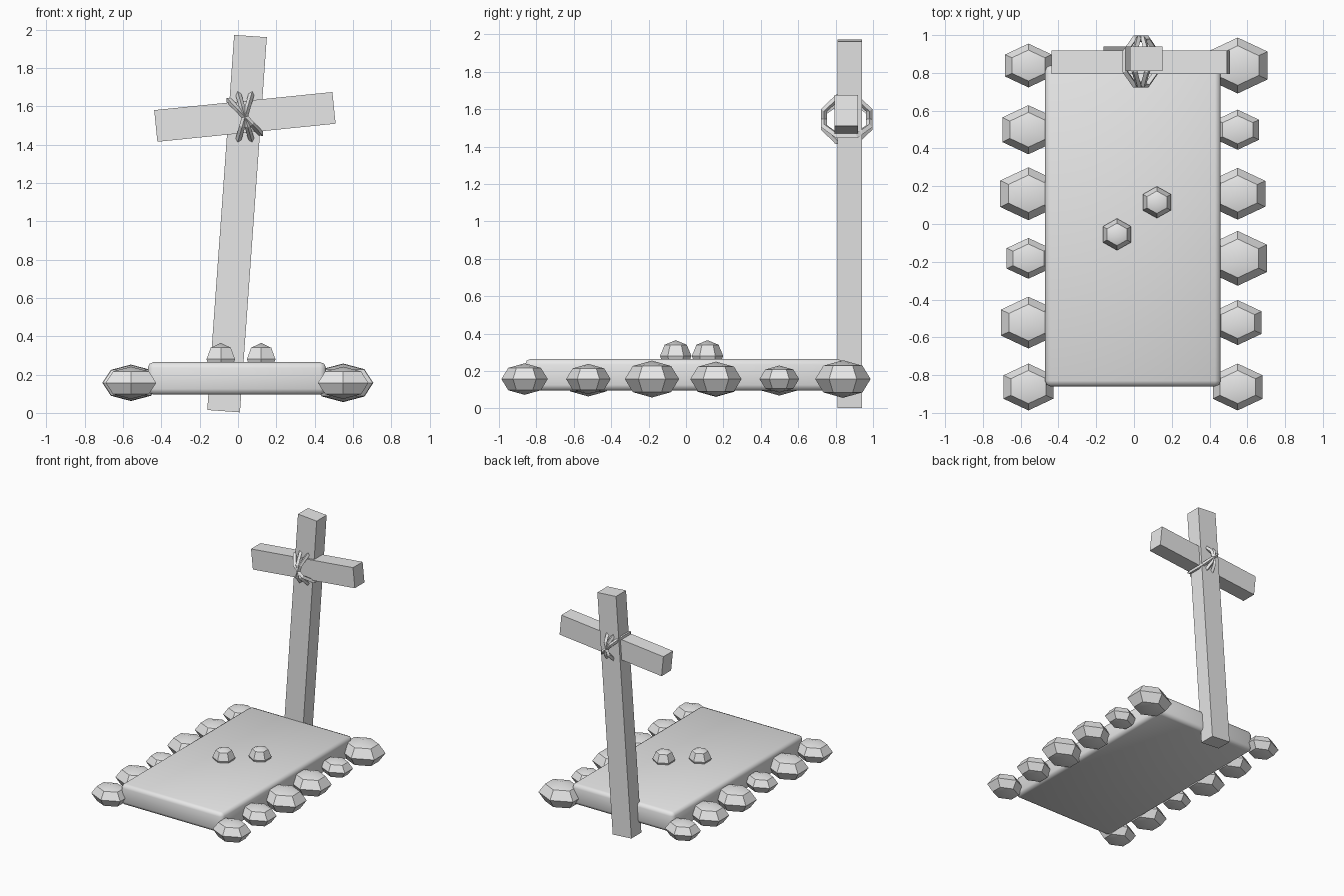
import bpy, math
from mathutils import Matrix, Vector

if "Cube" in bpy.data.objects:
    bpy.data.objects.remove(bpy.data.objects["Cube"])

grey = bpy.data.materials.new("stone_grey")
grey.diffuse_color = (0.8, 0.8, 0.8, 1)
grey.use_nodes = True
grey.node_tree.nodes["Principled BSDF"].inputs["Base Color"].default_value = grey.diffuse_color


def finish(name, smooth=None):
    ob = bpy.context.object
    ob.name = name
    ob.data.materials.clear()
    ob.data.materials.append(grey)
    if smooth is not None:
        bpy.ops.object.shade_smooth_by_angle(angle=math.radians(smooth))
    return ob


def box(name, centre, size, tilt=0.0):
    """Box with baked size, tilted in the front plane."""
    bpy.ops.mesh.primitive_cube_add(size=1, location=centre)
    ob = finish(name)
    ob.data.transform(Matrix.Diagonal((*size, 1)))
    ob.rotation_euler.y = math.radians(tilt)
    return ob


def stone(name, centre, radii):
    """Six-sided faceted stone with its points along y."""
    bpy.ops.mesh.primitive_uv_sphere_add(segments=6, ring_count=4, radius=1,
                                         location=centre)
    me = bpy.context.object.data
    far_y = max(v.co.y for v in me.vertices)
    if far_y < 0.95:
        me.transform(Matrix.Rotation(math.radians(30), 4, 'Z'))
    me.transform(Matrix.Diagonal((*radii, 1)))
    return finish(name, 30)


# Grave slab with softly rounded edges
slab = box("slab", (-0.006, -0.01, 0.18), (0.93, 1.70, 0.17))
bevel = slab.modifiers.new("rounded_edges", 'BEVEL')
bevel.width = 0.03
bevel.segments = 2
bpy.ops.object.modifier_apply(modifier="rounded_edges")
bpy.ops.object.shade_smooth_by_angle(angle=math.radians(50))

# Border stones along both long sides, back to front
rows_y = [0.839, 0.499, 0.16, -0.182, -0.522, -0.863]
sides = {
    "left": (-0.559, [0.116, 0.13, 0.14, 0.108, 0.137, 0.124]),
    "right": (0.549, [0.148, 0.106, 0.137, 0.145, 0.119, 0.124]),
}
for side, (x, sizes) in sides.items():
    for i, (y, r) in enumerate(zip(rows_y, sizes)):
        stone(f"border_stone_{side}_{i + 1}", (x, y, 0.157),
              (r * 1.23, r, r * 0.68))

# Two small stones resting on the slab
stone("small_stone_1", (-0.09, -0.055, 0.28), (0.086, 0.084, 0.085))
stone("small_stone_2", (0.121, 0.115, 0.28), (0.086, 0.084, 0.085))

# Leaning wooden cross
box("cross_post", (-0.005, 0.875, 0.988), (0.171, 0.13, 1.963), 4.1)
box("cross_bar", (0.036, 0.857, 1.545), (0.935, 0.125, 0.166), -5.8)

# Rope lashing: three eight-sided loops around the joint
for i, lean in enumerate((-44, -16, 16)):
    bpy.ops.mesh.primitive_torus_add(major_segments=8, minor_segments=4,
                                     major_radius=0.131, minor_radius=0.018,
                                     location=(0.036, 0.859, 1.545))
    ob = finish(f"rope_loop_{i + 1}")
    # Flat sides face the cross, then stand upright and lean
    ob.data.transform(Matrix.Rotation(math.radians(22.5), 4, 'Z'))
    ob.data.transform(Matrix.Diagonal((1, 1, 0.85, 1)))
    ob.data.transform(Matrix.Rotation(math.radians(90), 4, 'Y'))
    ob.rotation_euler.y = math.radians(lean)
